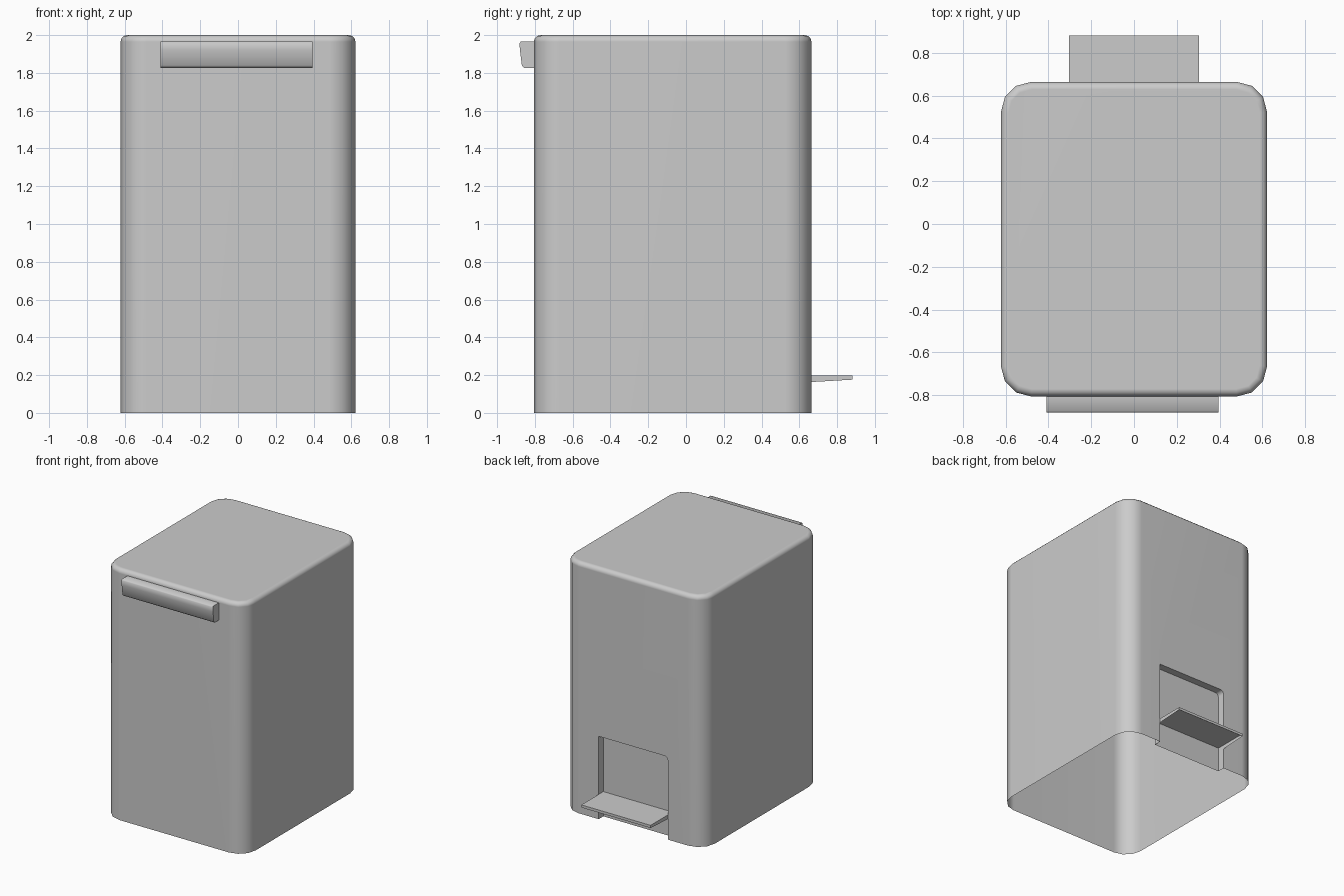
import bpy, bmesh
from math import radians
from mathutils import Vector

if "Cube" in bpy.data.objects:
    bpy.data.objects.remove(bpy.data.objects["Cube"])


def to_object(name, bm):
    bmesh.ops.recalc_face_normals(bm, faces=bm.faces)
    mesh = bpy.data.meshes.new(name)
    bm.to_mesh(mesh)
    bm.free()
    obj = bpy.data.objects.new(name, mesh)
    bpy.context.collection.objects.link(obj)
    return obj


def box(lo, hi):
    bm = bmesh.new()
    bmesh.ops.create_cube(bm, size=1)
    lo, hi = Vector(lo), Vector(hi)
    for v in bm.verts:
        v.co = Vector(((hi[i] + lo[i]) / 2 + v.co[i] * (hi[i] - lo[i]) for i in range(3)))
    return bm


def round_edges(bm, test, radius, segments):
    edges = [e for e in bm.edges if test(*[v.co for v in e.verts])]
    bmesh.ops.bevel(bm, geom=edges, offset=radius, segments=segments,
                    profile=0.5, affect='EDGES')


def prism(name, profile, x0, x1, skip=()):
    """Sweep a (y, z) profile along x; skip lists the side faces left open."""
    bm = bmesh.new()
    a, b = [[bm.verts.new((x, y, z)) for y, z in profile] for x in (x0, x1)]
    bm.faces.new(a)
    bm.faces.new(b)
    n = len(profile)
    for i in range(n):
        if i not in skip:
            j = (i + 1) % n
            bm.faces.new((a[i], a[j], b[j], b[i]))
    return to_object(name, bm)


def select(obj):
    bpy.ops.object.select_all(action='DESELECT')
    obj.select_set(True)
    bpy.context.view_layer.objects.active = obj


def smooth(obj, angle):
    select(obj)
    bpy.ops.object.shade_smooth_by_angle(angle=radians(angle))


# Bin body: rounded box with a softened top rim
bm = box((-0.622, -0.806, 0), (0.622, 0.664, 2))
round_edges(bm, lambda p, q: abs(p.z - q.z) > 1, 0.14, 3)
round_edges(bm, lambda p, q: p.z > 1.99 and q.z > 1.99, 0.035, 3)
body = to_object("bin_body", bm)

# Pedal alcove cut into the back wall
bm = box((-0.305, 0.605, -0.1), (0.305, 0.8, 0.66))
round_edges(bm, lambda p, q: min(p.z, q.z) > 0.6 and max(p.x, q.x) < 0, 0.03, 3)
cutter = to_object("alcove_cutter", bm)
cutter.hide_render = True
mod = body.modifiers.new("alcove", 'BOOLEAN')
mod.operation = 'DIFFERENCE'
mod.solver = 'EXACT'
mod.object = cutter
select(body)
bpy.ops.object.modifier_apply(modifier=mod.name)
bpy.data.objects.remove(cutter)

# Open underside
bm = bmesh.new()
bm.from_mesh(body.data)
floor = [f for f in bm.faces if all(v.co.z < 0.001 for v in f.verts)]
bmesh.ops.delete(bm, geom=floor, context='FACES')
bm.to_mesh(body.data)
bm.free()
smooth(body, 40)
body.modifiers.new("clean_shading", 'WEIGHTED_NORMAL').keep_sharp = True

# Lid handle on the front
handle = prism("lid_handle", [(-0.800, 1.965), (-0.875, 1.965), (-0.882, 1.957),
                              (-0.879, 1.92), (-0.869, 1.84), (-0.856, 1.826),
                              (-0.800, 1.826)], -0.41, 0.395)
smooth(handle, 50)

# Foot pedal: tapered tray, open below
prism("foot_pedal", [(0.605, 0.197), (0.882, 0.197), (0.882, 0.176), (0.605, 0.160)],
      -0.305, 0.305, skip=(2,))
